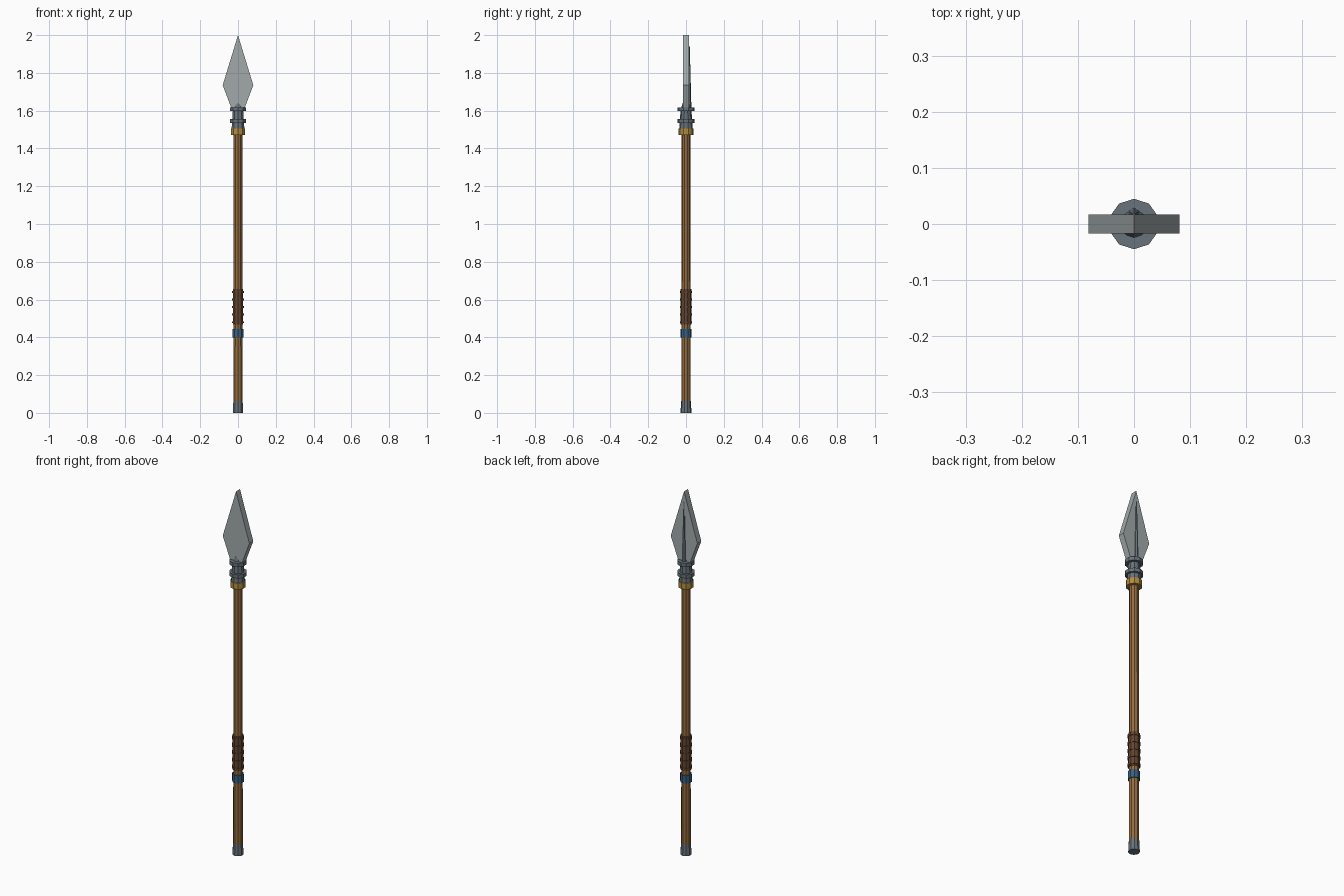
import bpy, bmesh, math

if "Cube" in bpy.data.objects:
    bpy.data.objects.remove(bpy.data.objects["Cube"])

SIDES = 10


def material(name, rgb):
    m = bpy.data.materials.new(name)
    m.diffuse_color = (*rgb, 1)
    m.use_nodes = True
    m.node_tree.nodes["Principled BSDF"].inputs["Base Color"].default_value = m.diffuse_color
    return m


WOOD = material("wood", (0.30, 0.15, 0.05))
LEATHER = material("leather", (0.13, 0.06, 0.03))
BLUE = material("blue_cloth", (0.04, 0.12, 0.22))
BRASS = material("brass", (0.45, 0.26, 0.05))
IRON = material("dark_iron", (0.14, 0.17, 0.20))
STEEL = material("steel", (0.36, 0.40, 0.40))


def finish(name, bm, mat):
    bmesh.ops.recalc_face_normals(bm, faces=bm.faces)
    mesh = bpy.data.meshes.new(name)
    bm.to_mesh(mesh)
    bm.free()
    mesh.materials.append(mat)
    ob = bpy.data.objects.new(name, mesh)
    bpy.context.collection.objects.link(ob)
    return ob


def lathe(name, profile, mat, sides=SIDES, y=0.0):
    """Flat-sided turned part from (radius, z) pairs, a corner facing +y."""
    bm = bmesh.new()
    rings = []
    for r, z in profile:
        angles = [math.pi / 2 + i * 2 * math.pi / sides for i in range(sides)]
        rings.append([bm.verts.new((r * math.cos(a), y + r * math.sin(a), z)) for a in angles])
    for a, b in zip(rings, rings[1:]):
        for i in range(sides):
            j = (i + 1) % sides
            bm.faces.new((a[i], a[j], b[j], b[i]))
    bm.faces.new(rings[0])
    bm.faces.new(rings[-1])
    return finish(name, bm, mat)


def band(name, r, z0, z1, mat):
    return lathe(name, [(r, z0), (r, z1)], mat)


# Wooden shaft and iron butt cap
lathe("shaft", [(0.025, 0.01), (0.024, 1.50)], WOOD)
lathe("butt_cap", [(0.029, 0.0), (0.026, 0.062)], IRON)

# Cloth band, leather grip and its wrapping rings
band("blue_band", 0.030, 0.40, 0.443, BLUE)
band("grip", 0.029, 0.468, 0.655, LEATHER)
for i in range(5):
    z = 0.48 + i * 0.04
    band(f"grip_ring_{i + 1}", 0.0325, z - 0.005, z + 0.005, LEATHER)

# Brass collar, iron socket and two socket rings
band("brass_collar", 0.040, 1.472, 1.505, BRASS)
lathe("socket", [(0.036, 1.50), (0.029, 1.60), (0.018, 1.64)], IRON)
for i, z in enumerate((1.545, 1.608)):
    band(f"socket_ring_{i + 1}", 0.045, z - 0.01, z + 0.01, IRON)

# Flat diamond blade extruded through its thickness
outline = [(-0.030, 1.60), (0.030, 1.60), (0.081, 1.735), (0, 2.0), (-0.081, 1.735)]
bm = bmesh.new()
face = bm.faces.new([bm.verts.new((x, -0.017, z)) for x, z in outline])
ext = bmesh.ops.extrude_face_region(bm, geom=[face])
bmesh.ops.translate(bm, vec=(0, 0.034, 0),
                    verts=[v for v in ext["geom"] if isinstance(v, bmesh.types.BMVert)])
finish("blade", bm, STEEL)

# Tapered rib on the back of the blade
lathe("blade_rib", [(0.012, 1.60), (0.003, 1.94)], IRON, sides=6, y=0.017)
